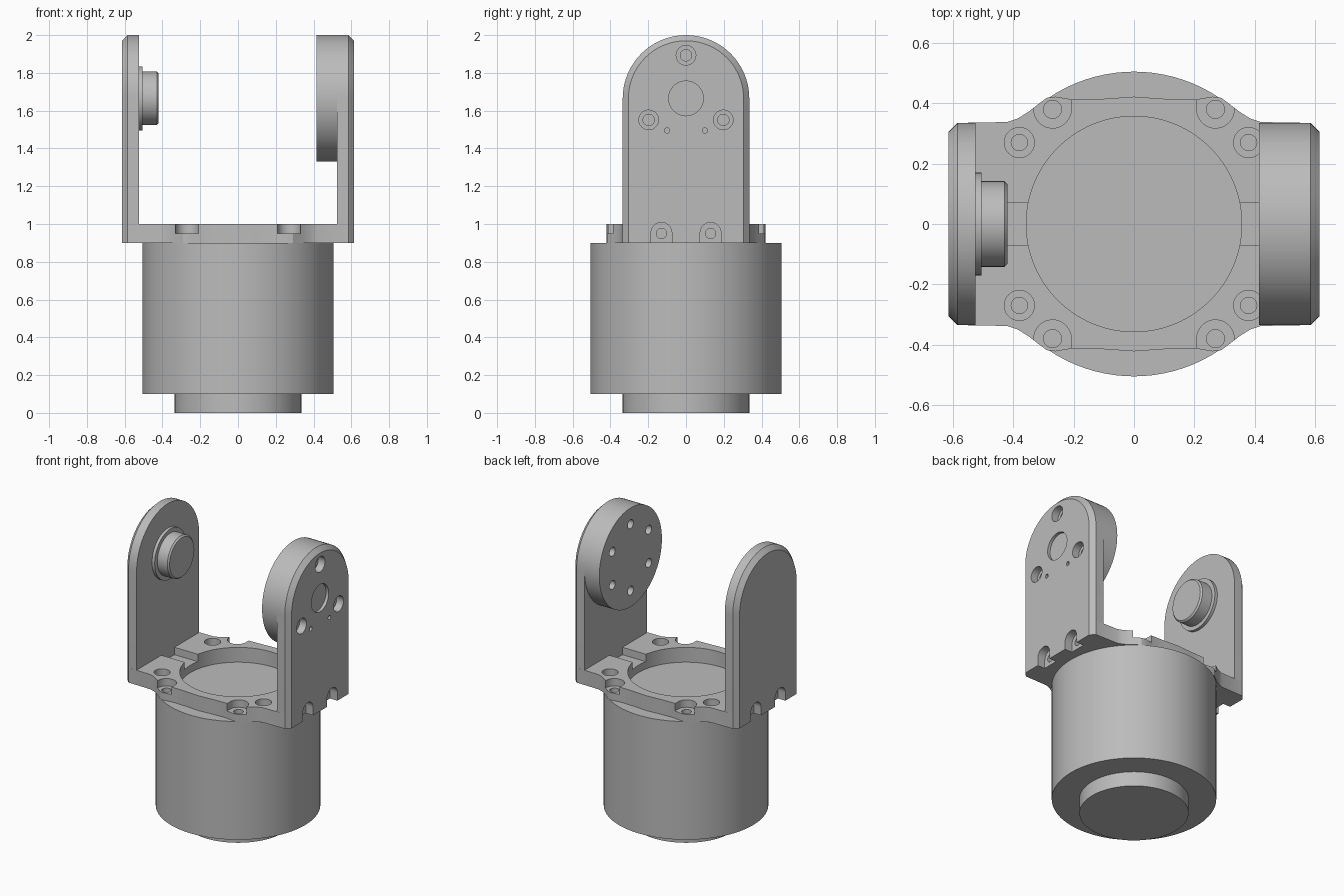
import bpy, bmesh, math
from mathutils import Matrix

if "Cube" in bpy.data.objects:
    bpy.data.objects.remove(bpy.data.objects["Cube"])

grey = bpy.data.materials.new("metal_grey")
grey.diffuse_color = (0.5, 0.5, 0.5, 1)
grey.use_nodes = True
grey.node_tree.nodes["Principled BSDF"].inputs["Base Color"].default_value = grey.diffuse_color


def finish(name, bm):
    bmesh.ops.recalc_face_normals(bm, faces=bm.faces)
    mesh = bpy.data.meshes.new(name)
    bm.to_mesh(mesh)
    bm.free()
    ob = bpy.data.objects.new(name, mesh)
    mesh.materials.append(grey)
    bpy.context.collection.objects.link(ob)
    return ob


def loft(name, rings):
    """Skin a stack of equal-length rings and cap both ends."""
    bm = bmesh.new()
    rows = [[bm.verts.new(p) for p in r] for r in rings]
    n = len(rows[0])
    for a, b in zip(rows, rows[1:]):
        for i in range(n):
            j = (i + 1) % n
            bm.faces.new((a[i], a[j], b[j], b[i]))
    bm.faces.new(rows[0][::-1])
    bm.faces.new(rows[-1])
    return finish(name, bm)


def cyl(name, axis, c, steps, n=48):
    """Turned part: steps are (position along axis, radius), c the other two coordinates."""
    rings = []
    for t, r in steps:
        pts = [(c[0] + r * math.cos(2 * math.pi * i / n),
                c[1] + r * math.sin(2 * math.pi * i / n)) for i in range(n)]
        rings.append([(t, u, v) if axis == 'x' else (u, v, t) for u, v in pts])
    return loft(name, rings)


def box(name, x0, x1, y0, y1, z0, z1):
    ring = [(x0, y0), (x1, y0), (x1, y1), (x0, y1)]
    return loft(name, [[(x, y, z) for x, y in ring] for z in (z0, z1)])


def cut(target, cutters):
    for c in cutters:
        c.hide_render = True
        m = target.modifiers.new("cut", 'BOOLEAN')
        m.operation, m.solver, m.object = 'DIFFERENCE', 'EXACT', c
        bpy.context.view_layer.objects.active = target
        bpy.ops.object.modifier_apply(modifier=m.name)


ZC = 1.665      # pivot height
R = 0.335       # arm half width

# motor body with its round foot
body = cyl("motor_body", 'z', (0, 0), [(0, R), (0.1, R), (0.1, 0.505), (0.9, 0.505)], 96)

# base plate: quarter outline mirrored to all four corners
q = [(0.615, 0.305), (0.585, 0.335), (0.42, 0.338), (0.385, 0.35), (0.35, 0.372),
     (0.29, 0.418), (0.26, 0.422), (0.2, 0.412), (0.1, 0.415)]
half = q + [(0, 0.422)] + [(-x, y) for x, y in reversed(q)]
outline = half + [(-x, -y) for x, y in half]
plate = loft("base_plate", [[(x, y, z) for x, y in outline] for z in (0.9, 1.0)])


# arms with domed top and chamfered outer edge
def arm(name, s):
    def ring(x, r):
        arc = [(x, r * math.cos(math.pi * i / 40), ZC + r * math.sin(math.pi * i / 40))
               for i in range(41)]
        return [(x, r, 1.0)] + arc + [(x, -r, 1.0)]
    return loft(name, [ring(s * 0.525, R), ring(s * 0.585, R), ring(s * 0.615, R - 0.03)])


left_arm = arm("left_arm", -1)
right_arm = arm("right_arm", 1)

# bearing pin on the left arm, round hub on the right arm
pin = cyl("pivot_pin", 'x', (0, ZC),
          [(-0.53, 0.17), (-0.505, 0.17), (-0.505, 0.142), (-0.43, 0.142), (-0.42, 0.132)], 64)
hub = cyl("drive_hub", 'x', (0, ZC), [(0.415, R), (0.525, R)], 80)

# plate cutters: centre opening, side grooves, screw holes, corner notches
cuts = [cyl("cutter", 'z', (0, 0), [(0.8, 0.357), (1.1, 0.357)], 96)]
arches = []
for s in (-1, 1):
    x0, x1 = sorted((s * 0.3, s * 0.525))
    cuts.append(box("cutter", x0, x1, -0.07, 0.07, 0.95, 1.1))
    for t in (-1, 1):
        cuts.append(cyl("cutter", 'z', (s * 0.38, t * 0.27),
                        [(0.8, 0.027), (0.95, 0.027), (0.95, 0.05), (1.1, 0.05)], 32))
        cuts.append(cyl("cutter", 'z', (s * 0.27, t * 0.38), [(0.95, 0.062), (1.1, 0.062)], 32))
        y0, y1 = sorted((t * 0.38, t * 0.5))
        x0, x1 = sorted((s * 0.208, s * 0.332))
        cuts.append(box("cutter", x0, x1, y0, y1, 0.95, 1.1))
        cuts.append(cyl("cutter", 'z', (s * 0.27, t * 0.38), [(0.8, 0.03), (1.0, 0.03)], 24))
        # arched screw pockets under the arms
        xa, xb = sorted((s * 0.56, s * 0.7))
        pocket = [(t * 0.13 + 0.055 * math.cos(math.pi * i / 16),
                   0.953 + 0.055 * math.sin(math.pi * i / 16)) for i in range(17)]
        pocket = [(t * 0.13 + 0.055, 0.85)] + pocket + [(t * 0.13 - 0.055, 0.85)]
        arches.append(loft("cutter", [[(x, y, z) for y, z in pocket] for x in (xa, xb)]))
        xa, xb = sorted((s * 0.48, s * 0.6))
        cuts.append(cyl("cutter", 'x', (t * 0.13, 0.95), [(xa, 0.027), (xb, 0.027)], 24))
cut(plate, cuts + arches)
cut(left_arm, arches[:2])

# right arm holes: shallow centre recess, counterbored screws, two pin holes
holes = [cyl("cutter", 'x', (0, ZC), [(0.595, 0.092), (0.7, 0.092)])]
for a in (90, 210, 330):
    c = (0.228 * math.cos(math.radians(a)), ZC + 0.228 * math.sin(math.radians(a)))
    holes.append(cyl("cutter", 'x', c, [(0.5, 0.03), (0.565, 0.03), (0.565, 0.052), (0.7, 0.052)], 32))
for t in (-1, 1):
    holes.append(cyl("cutter", 'x', (t * 0.1, 1.495), [(0.57, 0.014), (0.7, 0.014)], 16))
cut(right_arm, arches[2:] + holes)

# ring of six threaded holes in the hub
ring = [cyl("cutter", 'x', (0.225 * math.cos(math.radians(a)), ZC + 0.225 * math.sin(math.radians(a))),
            [(0.35, 0.03), (0.5, 0.03)], 24) for a in range(30, 390, 60)]
cut(hub, ring)

# remove cutters and smooth the round surfaces
for c in cuts + arches + holes + ring:
    bpy.data.objects.remove(c)
for ob in (body, plate, left_arm, right_arm, pin, hub):
    bpy.ops.object.select_all(action='DESELECT')
    ob.select_set(True)
    bpy.context.view_layer.objects.active = ob
    bpy.ops.object.shade_smooth_by_angle(angle=math.radians(25))
